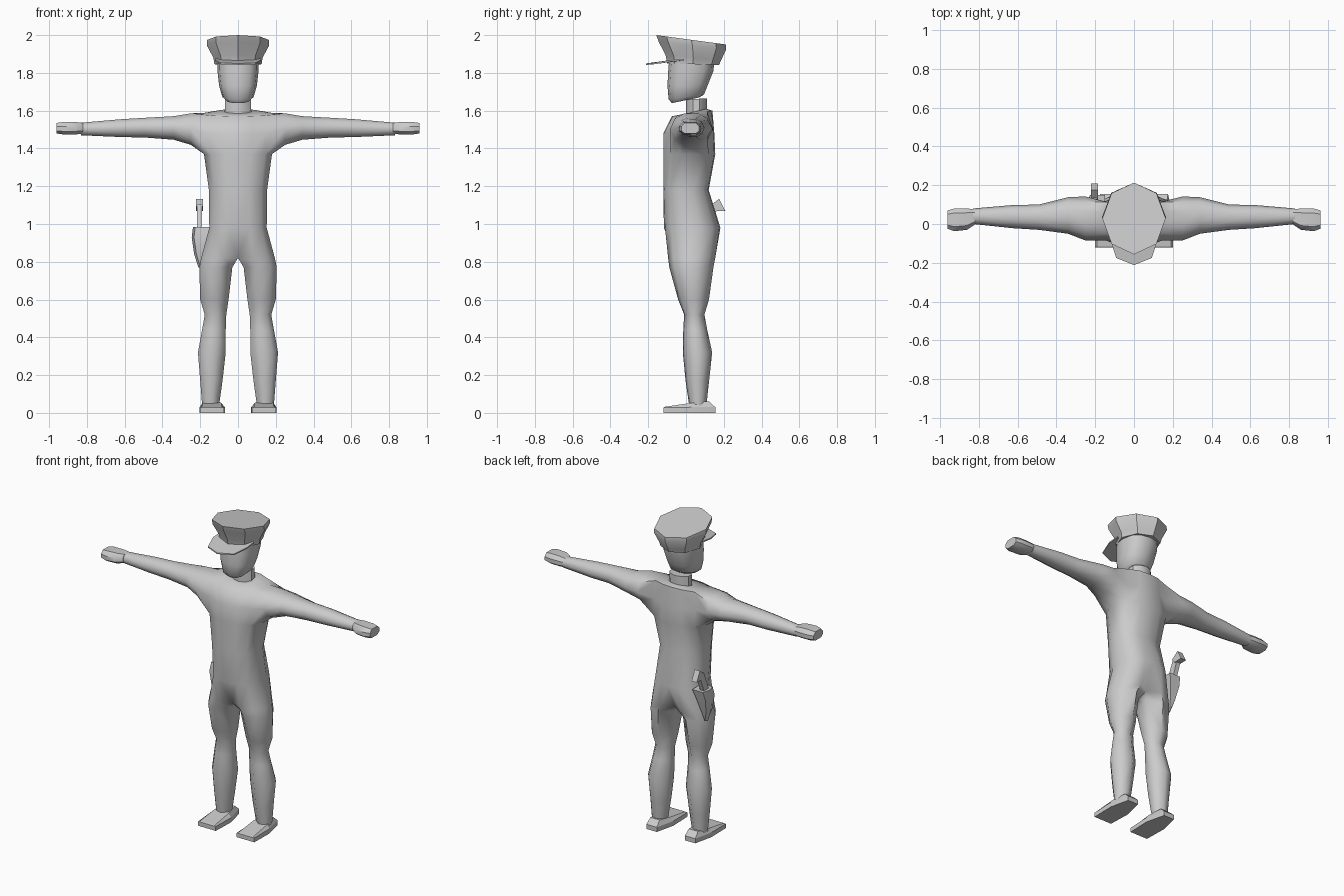
import bpy, bmesh, math
from mathutils import Matrix

if "Cube" in bpy.data.objects:
    bpy.data.objects.remove(bpy.data.objects["Cube"])

grey = bpy.data.materials.new("light_grey")
grey.diffuse_color = (0.6, 0.6, 0.6, 1)
grey.use_nodes = True
grey.node_tree.nodes["Principled BSDF"].inputs["Base Color"].default_value = grey.diffuse_color


def finish(name, bm, mirror=False, angle=40):
    if mirror:
        bmesh.ops.mirror(bm, geom=bm.verts[:] + bm.edges[:] + bm.faces[:],
                         matrix=Matrix.Identity(4), merge_dist=0.0005, axis='X')
    bmesh.ops.recalc_face_normals(bm, faces=bm.faces)
    me = bpy.data.meshes.new(name)
    bm.to_mesh(me)
    bm.free()
    me.materials.append(grey)
    ob = bpy.data.objects.new(name, me)
    bpy.context.collection.objects.link(ob)
    bpy.ops.object.select_all(action='DESELECT')
    ob.select_set(True)
    bpy.context.view_layer.objects.active = ob
    if angle:
        bpy.ops.object.shade_smooth_by_angle(angle=math.radians(angle))
    return ob


def bridge(bm, a, b):
    n = len(a)
    return [bm.faces.new((a[i], a[(i + 1) % n], b[(i + 1) % n], b[i])) for i in range(n)]


def loft(bm, rings, caps=True):
    vs = [[bm.verts.new(p) for p in r] for r in rings]
    for a, b in zip(vs, vs[1:]):
        bridge(bm, a, b)
    if caps:
        bm.faces.new(vs[0])
        bm.faces.new(vs[-1])
    return vs


def oval(n, rx, yf, yb, zf, zb, power=1.0):
    """Level ring around x = 0, tilted from zf at the front to zb at the back."""
    pts = []
    for i in range(n):
        a = math.tau * i / n
        s, c = math.sin(a), -math.cos(a)
        s = math.copysign(abs(s) ** power, s)
        c = math.copysign(abs(c) ** power, c)
        t = (c + 1) / 2
        pts.append((rx * s, yf + (yb - yf) * t, zf + (zb - zf) * t))
    return pts


def prism(name, outline, x0, x1):
    """Side outline in (y, z) extruded along x."""
    bm = bmesh.new()
    loft(bm, [[(x, y, z) for y, z in outline] for x in (x0, x1)])
    finish(name, bm, angle=0)


# Body: half rings from ankle to neck (z front, z back, inner x, outer x, front y, back y, roundness)
rows = [
    (.04, .04, .10, .19, .015, .11, 1),
    (.17, .17, .082, .20, -.005, .125, 1),
    (.32, .32, .065, .212, -.02, .142, 1),
    (.44, .44, .065, .19, -.017, .115, 1),
    (.52, .52, .062, .176, -.012, .10, 1),
    (.60, .60, .05, .20, -.045, .125, 1),
    (.77, .77, .03, .205, -.093, .15, 1),
    (.82, .82, 0, .195, -.10, .16, .6),
    (.98, .98, 0, .152, -.117, .182, 0),
    (1.18, 1.18, 0, .154, -.12, .12, 0),
    (1.37, 1.37, 0, .18, -.12, .155, 0),
    (1.48, 1.48, 0, .18, -.12, .15, 0),
    (1.57, 1.60, 0, .17, -.075, .14, 0),
    (1.585, 1.61, 0, .085, .0, .11, 0)]
fx = [0, .4, .8, 1, 1, .8, .4, 0]
fy = [0, .02, .13, .36, .64, .87, .98, 1]
bm = bmesh.new()
rings = []
for zf, zb, xi, xo, yf, yb, rnd in rows:
    ring = []
    for i in range(8):
        t = fy[i] + (0.3 * rnd if i == 0 else -0.3 * rnd if i == 7 else 0)
        ring.append((xi + (xo - xi) * fx[i], yf + (yb - yf) * t, zf + (zb - zf) * t))
    rings.append(ring)
vs = loft(bm, rings)
bm.faces.ensure_lookup_table()
inner = [f for f in bm.faces if all(abs(v.co.x) < 1e-5 for v in f.verts)]
bmesh.ops.delete(bm, geom=inner, context='FACES_ONLY')

# Arms: open the shoulder and grow the sleeve out of it
b, m, t = vs[10], vs[11], vs[12]
bmesh.ops.delete(bm, geom=[m[3], m[4]], context='VERTS')
hole = [m[2], t[2], t[3], t[4], t[5], m[5], b[5], b[4], b[3], b[2]]
for pair in ((b, m), (m, t)):
    for i in (2, 4):
        f = bm.faces.get((pair[0][i], pair[0][i + 1], pair[1][i + 1], pair[1][i])) \
            if all(v.is_valid for v in (pair[0][i], pair[0][i + 1], pair[1][i + 1], pair[1][i])) else None
        if f:
            bm.faces.remove(f)
angles = [180, 140, 108, 72, 40, 0, -40, -72, -108, -140]
last = hole
for x, yf, yb, z0, z1 in [(.25, -.085, .142, 1.415, 1.59), (.34, -.05, .138, 1.443, 1.574),
                          (.49, -.03, .10, 1.455, 1.565), (.62, -.022, .098, 1.458, 1.557),
                          (.83, .0, .08, 1.468, 1.538)]:
    ring = [bm.verts.new((x, (yf + yb) / 2 + (yb - yf) / 2 * math.cos(math.radians(a)),
                          (z0 + z1) / 2 + (z1 - z0) / 2 * math.sin(math.radians(a))))
            for a in angles]
    bridge(bm, last, ring)
    last = ring
bm.faces.new(last)
finish("body", bm, mirror=True, angle=60)

# Hands
bm = bmesh.new()
hand = []
for x, yf, yb, h in [(.82, -.003, .075, .028), (.86, -.03, .08, .033),
                     (.925, -.037, .08, .033), (.96, -.025, .07, .028)]:
    w = yb - yf
    hand.append([(x, yf + w * u, 1.507 + h * v) for u, v in
                 [(0, .3), (.2, 1), (.8, 1), (1, .3), (1, -.5), (.8, -1), (.2, -1), (0, -.5)]])
loft(bm, hand)
finish("hands", bm, mirror=True)

# Shoes
bm = bmesh.new()
sole = [(.075, -.12), (.20, -.12), (.203, .03), (.175, .155), (.10, .155), (.07, .03)]
top = [(.085, -.115, .032), (.19, -.115, .032), (.187, .03, .053),
       (.17, .12, .062), (.105, .12, .062), (.088, .03, .053)]
loft(bm, [[(x, y, 0) for x, y in sole], [(x, y, .028 if y < 0 else .03) for x, y in sole], top])
finish("shoes", bm, mirror=True, angle=20)

# Neck and head
bm = bmesh.new()
loft(bm, [oval(10, .075, -.0, .11, 1.55, 1.56), oval(10, .072, .0, .11, 1.66, 1.665)])
finish("neck", bm)
bm = bmesh.new()
loft(bm, [oval(12, .06, -.075, .07, 1.64, 1.67, .8),
          oval(12, .083, -.092, .095, 1.66, 1.685, .8),
          oval(12, .10, -.098, .115, 1.73, 1.735, .8),
          oval(12, .108, -.095, .145, 1.80, 1.81, .8),
          oval(12, .11, -.09, .15, 1.86, 1.86, .8)])
finish("head", bm)

# Cap: band, flared crown and tilted top
bm = bmesh.new()
loft(bm, [oval(8, .125, -.10, .175, 1.85, 1.842),
          oval(8, .13, -.108, .185, 1.895, 1.865),
          oval(8, .165, -.145, .213, 1.965, 1.925),
          oval(8, .163, -.157, .213, 2.0, 1.95)])
finish("cap", bm, angle=35)

# Visor
bm = bmesh.new()
edge = [(-.12, -.01, 1.875), (-.122, -.08, 1.868), (-.092, -.175, 1.853), (0, -.212, 1.85),
        (.092, -.175, 1.853), (.122, -.08, 1.868), (.12, -.01, 1.875)]
loft(bm, [[(x, y, z - .008) for x, y, z in edge], edge])
finish("visor", bm, angle=20)

# Holster tapering downwards on the hip
bm = bmesh.new()
hol = []
for z, x0, x1, y0, y1 in [(.77, -.21, -.198, .06, .09), (.84, -.232, -.185, .045, .11),
                          (.93, -.245, -.165, .04, .135), (.985, -.238, -.15, .05, .15)]:
    ym = (y0 + y1) / 2
    hol.append([(x1, y0, z), (x0 + .012, y0, z), (x0, ym, z), (x0 + .012, y1, z), (x1, y1, z)])
loft(bm, hol)
finish("holster", bm, angle=30)

# Pistol frame and grip
prism("pistol_frame", [(.07, .96), (.12, .96), (.165, 1.08), (.13, 1.105)], -.218, -.19)
prism("pistol_grip", [(.125, 1.095), (.175, 1.133), (.208, 1.07), (.15, 1.068)], -.222, -.185)
